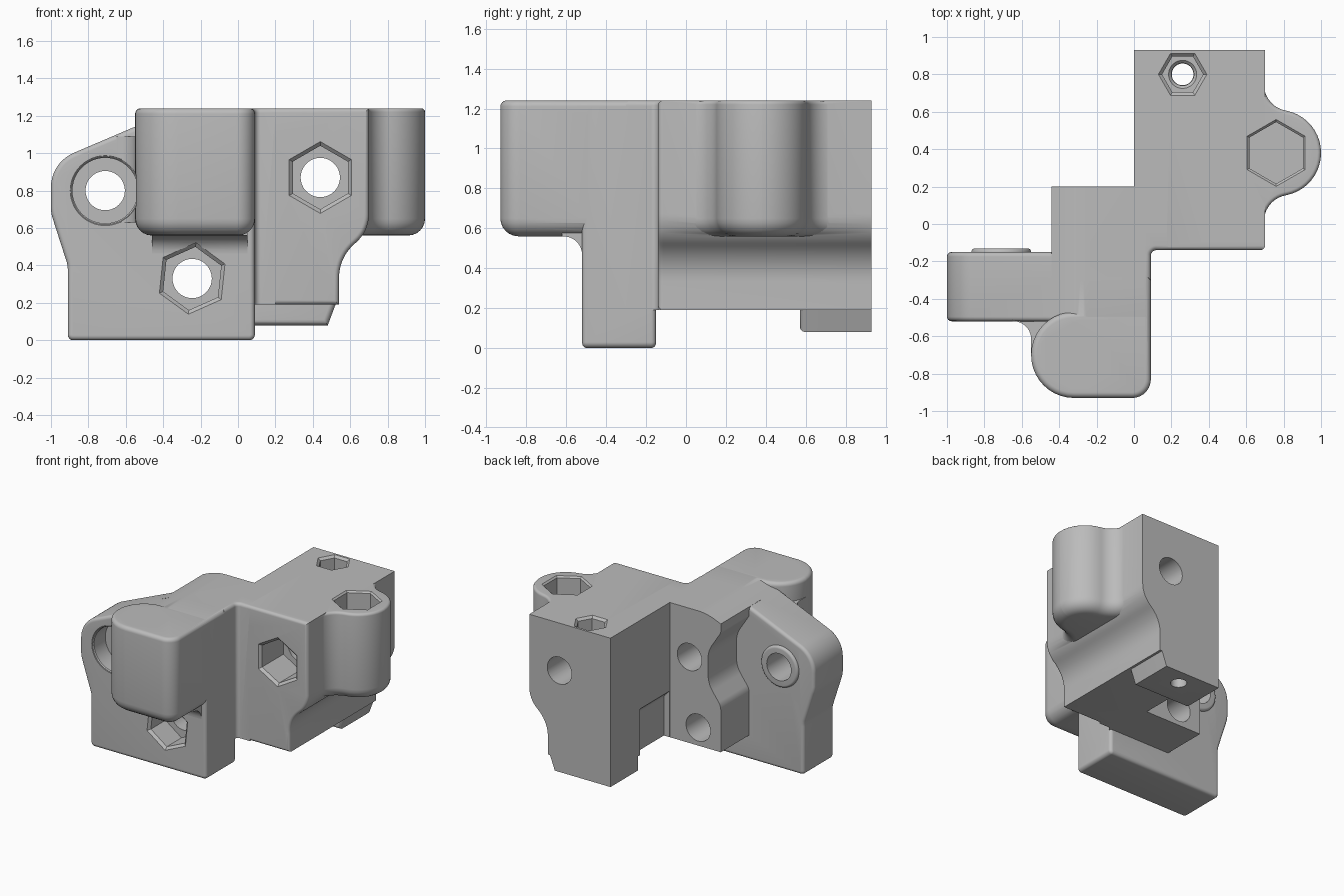
import bpy, bmesh, math
from mathutils import Vector

cube = bpy.data.objects.get("Cube")
if cube:
    bpy.data.objects.remove(cube, do_unlink=True)

grey = bpy.data.materials.new("plain_grey")
grey.use_nodes = True
tone = (0.5, 0.5, 0.5, 1)
grey.diffuse_color = tone
grey.node_tree.nodes["Principled BSDF"].inputs["Base Color"].default_value = tone

TOP = 1.24
BACK = 0.93


def outline(*corners, steps=10):
    """Polygon whose corners (u, v, radius) are filleted."""
    result = []
    for i, c in enumerate(corners):
        p = Vector(c[:2])
        if len(c) == 2:
            result.append(p)
            continue
        a = (Vector(corners[i - 1][:2]) - p).normalized()
        b = (Vector(corners[(i + 1) % len(corners)][:2]) - p).normalized()
        half = a.angle(b) / 2
        centre = p + (a + b).normalized() * c[2] / math.sin(half)
        start = p + a * c[2] / math.tan(half) - centre
        end = p + b * c[2] / math.tan(half) - centre
        sweep = start.angle(end)
        for k in range(steps + 1):
            t = k / steps
            w = (math.sin((1 - t) * sweep), math.sin(t * sweep))
            result.append(centre + (start * w[0] + end * w[1]) / math.sin(sweep))
    return result


def ngon(u, v, r, sides=48, turn=0):
    angles = [math.radians(turn) + math.tau * k / sides for k in range(sides)]
    return [Vector((u + r * math.cos(a), v + r * math.sin(a))) for a in angles]


def offset(pts, d):
    """Move every side of a counter-clockwise polygon inward by d."""
    moved = []
    for i, p in enumerate(pts):
        e = (p - pts[i - 1]).normalized()
        f = (pts[(i + 1) % len(pts)] - p).normalized()
        n, m = Vector((-e.y, e.x)), Vector((-f.y, f.x))
        moved.append(p + (n + m) * d / (1 + n.dot(m)))
    return moved


def solid(name, pts, axis, lo, hi, r_lo=0, r_hi=0, segs=6):
    """Extrude an outline; positive radii round the ends, negative ones flare."""
    area = sum(pts[i - 1].cross(p) for i, p in enumerate(pts))
    if area < 0:
        pts = pts[::-1]
    levels = []
    for end, r, sign in ((lo, r_lo, 1), (hi, r_hi, -1)):
        count = segs if r else 0
        ring = []
        for k in range(count + 1):
            a = math.pi / 2 * (k / count if count else 1)
            ring.append((end + sign * abs(r) * (1 - math.cos(a)) if r else end,
                         r * (1 - math.sin(a))))
        levels += ring if sign > 0 else ring[::-1]
    place = {"x": lambda p, w: (w, p.x, p.y),
             "y": lambda p, w: (p.x, w, p.y),
             "z": lambda p, w: (p.x, p.y, w)}[axis]
    bm = bmesh.new()
    rings = [[bm.verts.new(place(p, w)) for p in offset(pts, d)] for w, d in levels]
    for a, b in zip(rings, rings[1:]):
        for i in range(len(a)):
            bm.faces.new((a[i - 1], a[i], b[i], b[i - 1]))
    bm.faces.new(rings[0][::-1])
    bm.faces.new(rings[-1])
    bmesh.ops.recalc_face_normals(bm, faces=bm.faces)
    mesh = bpy.data.meshes.new(name)
    bm.to_mesh(mesh)
    bm.free()
    mesh.materials.append(grey)
    ob = bpy.data.objects.new(name, mesh)
    bpy.context.collection.objects.link(ob)
    return ob


def combine(body, other, operation):
    mod = body.modifiers.new(other.name, "BOOLEAN")
    mod.operation, mod.solver, mod.object = operation, "EXACT", other
    bpy.context.view_layer.objects.active = body
    bpy.ops.object.modifier_apply(modifier=mod.name)
    bpy.data.objects.remove(other, do_unlink=True)


# Upright front plate with its sloping shoulder
plate = outline((-0.91, 0, 0.03), (-0.91, 0.4, 0.15), (-1, 0.68, 0.2), (-1, 0.95, 0.2),
                (-0.32, TOP, 0.4), (0.09, TOP, 0.03), (0.09, 0, 0.03))
body = solid("bracket_body", plate, "y", -0.52, -0.15, 0.025, 0.025)

parts = []
# Link between plate and rear block, scooped around the side bore
link = outline((0.05, 0.19), (-0.44, 0.19), (-0.44, 0.55, 0.1), (-0.33, 0.7, 0.2),
               (-0.33, 0.95, 0.2), (-0.44, 1.12, 0.04), (-0.44, 1.19), (-0.32, TOP, 0.4),
               (0.05, TOP))
parts.append(solid("link_block", link, "y", -0.3, 0.2))

# Rear block with the stepped-in lower side
block = outline((0, 0.19), (0.54, 0.19), (0.54, 0.44, 0.24), (0.7, 0.585, 0.2),
                (0.7, TOP), (0, TOP))
parts.append(solid("rear_block", block, "y", -0.14, BACK, 0.025))

# Fillet in the inner corner
corner = outline((-0.1, -0.3), (0.09, -0.3), (0.09, -0.14, 0.03), (0.2, -0.14),
                 (0.2, 0), (-0.1, 0))
parts.append(solid("corner_fillet", corner, "z", 0.19, TOP, 0, 0.025))

# Rounded bosses
front = outline((0.09, -0.47), (-0.55, -0.47, 0.229), (-0.55, -BACK, 0.229), (0.09, -BACK, 0.1))
side = outline((0.4, -0.11), (0.695, -0.11), (0.695, 0.13, 0.142), (1, 0.192, 0.229),
               (1, 0.568, 0.229), (0.695, 0.63, 0.142), (0.695, 0.87), (0.4, 0.87))
parts.append(solid("front_boss", front, "z", 0.56, TOP, 0.09, 0.03))
parts.append(solid("side_boss", side, "z", 0.56, TOP, 0.09, 0.02))

# Fillets beside and below the front boss
flank = outline((-0.65, -0.45), (-0.65, -0.52), (-0.55, -0.52, 0.095), (-0.55, -0.7),
                (-0.4, -0.7), (-0.4, -0.45))
parts.append(solid("boss_side_fillet", flank, "z", 0.63, 1.09))
under = outline((-0.45, 0.46), (-0.52, 0.46), (-0.52, 0.56, 0.095), (-0.62, 0.56),
                (-0.62, 0.6), (-0.45, 0.6))
parts.append(solid("boss_lower_fillet", under, "x", -0.46, 0.05))

# Small rear foot and the raised ring behind the side bore
foot = outline((0, 0.08), (0.48, 0.08), (0.54, 0.24, 0.1), (0.54, 0.28), (0, 0.28))
parts.append(solid("rear_foot", foot, "y", 0.57, BACK, 0.03))
parts.append(solid("bore_ring", ngon(-0.71, 0.8, 0.16), "y", -0.2, -0.13, 0, 0.02))

for part in parts:
    combine(body, part, "UNION")

cuts = []
# Recess low on the inner side of the rear block
recess = outline((-0.05, 0.1), (0.05, 0.1), (0.05, 0.5, 0.05), (-0.05, 0.6))
cuts.append(solid("inner_recess", recess, "y", 0.201, 0.565))

# Hexagon nut pockets facing the front, with their bolt holes
for name, x, z, face, depth, turn in (("upper", 0.44, 0.87, -0.14, 0.28, 90),
                                      ("lower", -0.245, 0.33, -0.52, 0.2, 84)):
    cuts.append(solid(name + "_pocket", ngon(x, z, 0.17, 6, turn), "y",
                      face - 0.003, face + depth, -0.022, 0, 1))
    cuts.append(solid(name + "_clearance", ngon(x, z, 0.192, 6, turn), "y",
                      face - 0.13, face - 0.001))
    cuts.append(solid(name + "_hole", ngon(x, z, 0.105), "y", face + 0.05, 1.1))

# Blind hole in the link, and the counterbored side hole
cuts.append(solid("blind_hole", ngon(-0.17, 0.86, 0.105), "y", -0.45, 0.3))
cuts.append(solid("side_counterbore", ngon(-0.71, 0.8, 0.175), "y", -0.523, -0.37, -0.015, 0, 1))
cuts.append(solid("side_clearance", ngon(-0.71, 0.8, 0.185), "y", -0.75, -0.515))
cuts.append(solid("side_hole", ngon(-0.71, 0.8, 0.105), "y", -0.45, -0.05))

# Hexagon pockets from above
for name, x, y in (("front_boss", -0.32, -0.7), ("side_boss", 0.76, 0.38)):
    cuts.append(solid(name + "_pocket", ngon(x, y, 0.165, 6, 90), "z",
                      0.95, TOP + 0.003, 0, -0.015, 1))
cuts.append(solid("small_pocket", ngon(0.26, 0.8, 0.11, 6), "z",
                  1.1, TOP + 0.003, 0, -0.02, 1))
cuts.append(solid("small_countersink", ngon(0.26, 0.8, 0.06), "z", 1.0, 1.11, 0, -0.025, 1))
cuts.append(solid("small_hole", ngon(0.26, 0.8, 0.058), "z", -0.1, 1.05))

for cut in cuts:
    combine(body, cut, "DIFFERENCE")

bpy.ops.object.select_all(action="DESELECT")
body.select_set(True)
bpy.context.view_layer.objects.active = body
bpy.ops.object.shade_smooth_by_angle(angle=math.radians(30))
